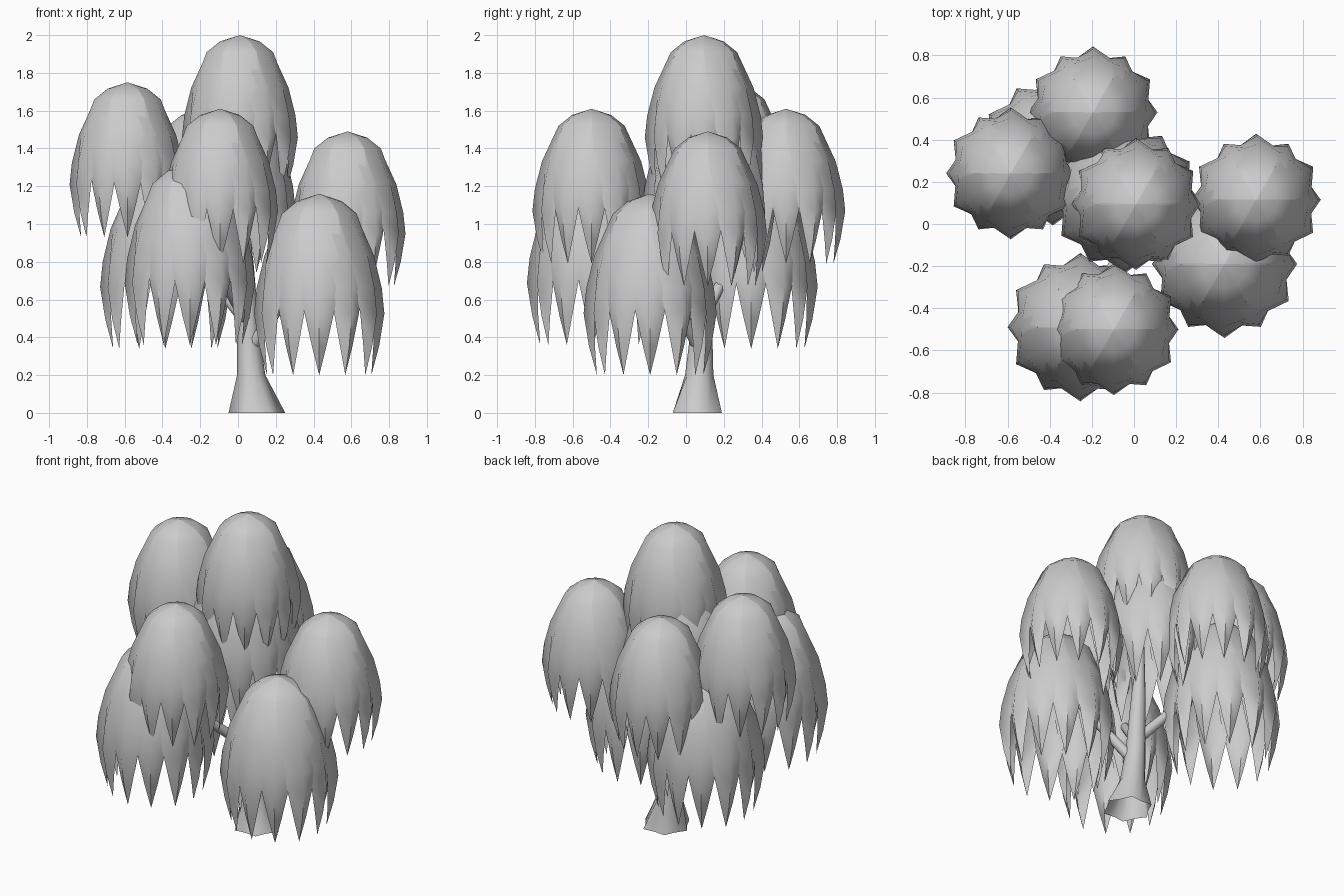
import bpy, bmesh, math
from mathutils import Vector

if "Cube" in bpy.data.objects:
    bpy.data.objects.remove(bpy.data.objects["Cube"])

grey = bpy.data.materials.new("soft_grey")
grey.use_nodes = True
grey.diffuse_color = (0.6, 0.6, 0.6, 1)
grey.node_tree.nodes["Principled BSDF"].inputs["Base Color"].default_value = (0.6, 0.6, 0.6, 1)


def finish(name, bm, angle):
    mesh = bpy.data.meshes.new(name)
    bm.to_mesh(mesh)
    bm.free()
    mesh.materials.append(grey)
    obj = bpy.data.objects.new(name, mesh)
    bpy.context.collection.objects.link(obj)
    bpy.ops.object.select_all(action='DESELECT')
    obj.select_set(True)
    bpy.context.view_layer.objects.active = obj
    bpy.ops.object.shade_smooth_by_angle(angle=math.radians(angle))


# Hanging frond: (drop, radius, half width, edge radius), as fractions of canopy size
FROND = [(0.04, 0.33, 0.17, 0.285), (0.11, 0.56, 0.285, 0.485), (0.34, 0.84, 0.34, 0.72),
         (0.52, 0.96, 0.29, 0.8), (0.66, 1.0, 0.22, 0.84), (0.84, 0.92, 0.11, 0.83)]


def frond(bm, apex, radius, height, angle):
    out = Vector((math.cos(angle), math.sin(angle), 0))
    side = Vector((-out.y, out.x, 0))

    def point(drop, reach, lateral):
        return bm.verts.new(apex + out * reach * radius + side * lateral * radius
                            - Vector((0, 0, drop * height)))

    top = bm.verts.new(apex)
    tip = point(1, 0.8, 0)
    rows = [[point(d, e, -w), point(d, r, 0), point(d, e, w)] for d, r, w, e in FROND]
    for k in (0, 1):
        bm.faces.new((top, rows[0][k], rows[0][k + 1]))
        for a, b in zip(rows, rows[1:]):
            bm.faces.new((a[k], b[k], b[k + 1], a[k + 1]))
        bm.faces.new((rows[-1][k], tip, rows[-1][k + 1]))


# Canopy: two alternating rings of six fronds
def canopy(name, x, y, z, radius, height):
    bm = bmesh.new()
    for i in range(12):
        size = radius * (0.98 if i % 2 else 1)
        frond(bm, Vector((x, y, z)), size, height, math.pi / 2 + i * math.pi / 6)
    # Join the fronds at the crown and make the surface face outwards
    bmesh.ops.remove_doubles(bm, verts=bm.verts, dist=0.0005)
    for f in bm.faces:
        f.normal_update()
        away = f.calc_center_median() - Vector((x, y, z - height * 0.6))
        if f.normal.dot(away) < 0:
            f.normal_flip()
    finish(name, bm, 70)


UPPER = {"top": (0.01, 0.095, 2.0), "back": (-0.195, 0.53, 1.61), "right": (-0.585, 0.24, 1.75),
         "left": (0.58, 0.115, 1.49), "front": (-0.095, -0.5, 1.61)}
LOWER = {"front_left": (0.43, -0.19, 1.16), "front_right": (-0.255, -0.49, 1.32),
         "back_right": (-0.385, 0.345, 1.3), "centre": (-0.04, 0.12, 1.7)}
for name, pos in UPPER.items():
    canopy(name + "_upper_canopy", *pos, 0.313, 0.82)
for name, pos in LOWER.items():
    canopy(name + "_lower_canopy", *pos, 0.352, 0.96)


# Trunk: open tapering tube with a lobed, flared root, rings of (x, y, z, radius)
TRUNK = [(0.1, 0.06, 0, 0.15), (0.07, 0.07, 0.2, 0.075), (0.055, 0.08, 0.4, 0.06),
         (0.04, 0.09, 0.8, 0.042), (0.02, 0.1, 1.2, 0.01)]
SIDES = 12
bm = bmesh.new()
loops = []
for i, (x, y, z, r) in enumerate(TRUNK):
    loop = []
    for s in range(SIDES):
        a = 2 * math.pi * s / SIDES
        k = r * (0.82 if s % 2 and i == 0 else 1)
        loop.append(bm.verts.new((x + k * math.cos(a), y + k * math.sin(a), z)))
    loops.append(loop)
for a, b in zip(loops, loops[1:]):
    for s in range(SIDES):
        t = (s + 1) % SIDES
        bm.faces.new((a[s], a[t], b[t], b[s]))
bm.faces.new(loops[-1])
finish("trunk", bm, 60)


# Branches from the trunk up into the lower canopies
def branch(name, start, end):
    a, b = Vector(start), Vector(end)
    bm = bmesh.new()
    turn = (b - a).to_track_quat('Z', 'Y').to_matrix().to_4x4()
    turn.translation = (a + b) / 2
    bmesh.ops.create_cone(bm, cap_ends=True, segments=10, radius1=0.035, radius2=0.018,
                          depth=(b - a).length, matrix=turn)
    finish(name, bm, 60)


for name, z in {"front_left": 0.32, "front_right": 0.48, "back_right": 0.48}.items():
    x, y, top = LOWER[name]
    branch(name + "_branch", (0.05, 0.08, z), (x, y, top - 0.3))
